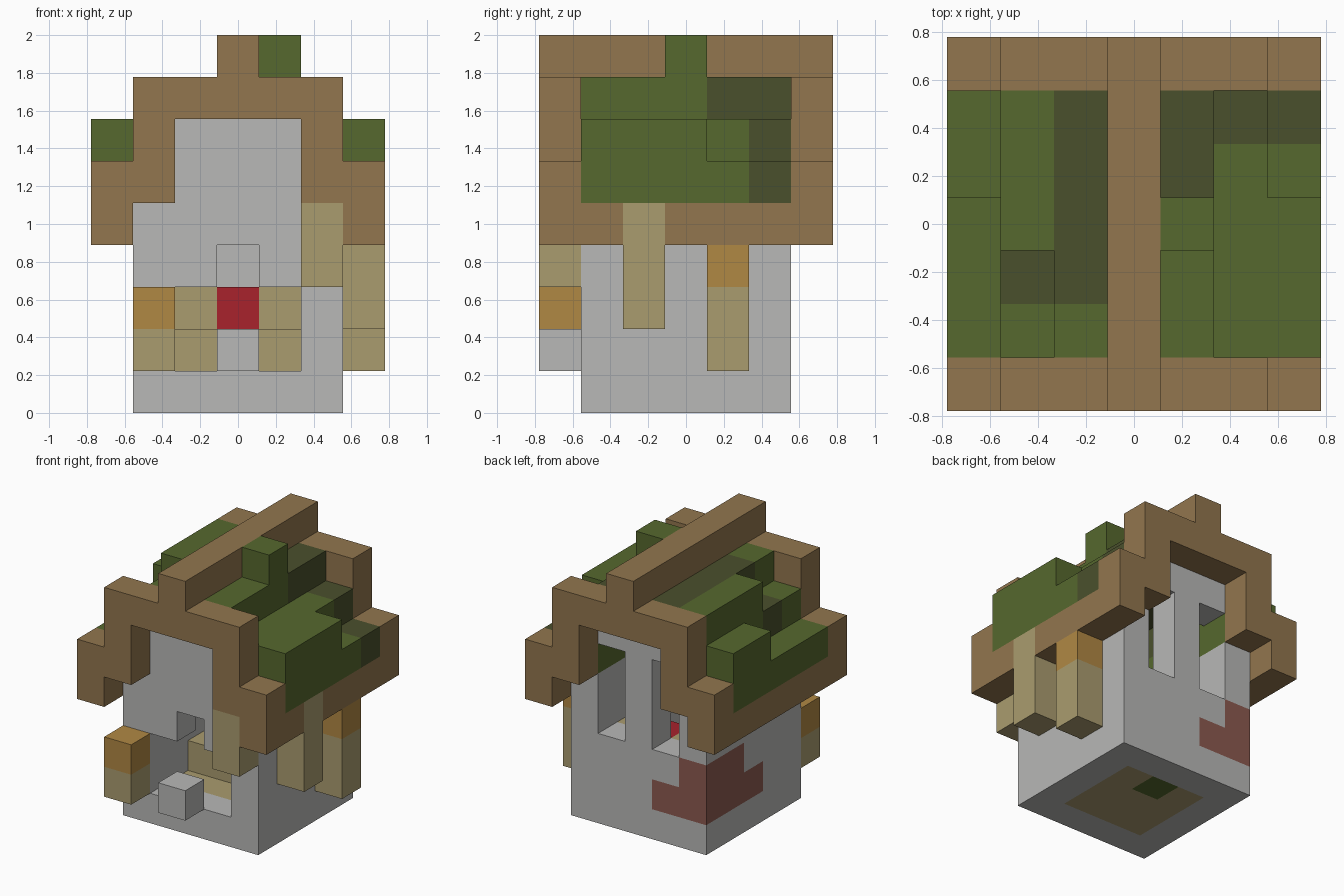
import bpy, bmesh
from mathutils import Vector

cube = bpy.data.objects.get("Cube")
if cube:
    bpy.data.objects.remove(cube, do_unlink=True)

U = 2 / 9  # edge of one block
COLOURS = {
    "stone": (184, 184, 183), "timber": (146, 118, 78), "sand": (170, 156, 111),
    "moss": (86, 104, 46), "dark_moss": (74, 80, 44), "lantern": (176, 136, 68),
    "red": (168, 34, 44), "brick": (140, 90, 80),
}


def linear(v):
    v /= 255
    return v / 12.92 if v <= 0.04045 else ((v + 0.055) / 1.055) ** 2.4


materials = {}
for name, rgb in COLOURS.items():
    mat = bpy.data.materials.new(name)
    mat.use_nodes = True
    col = (*[linear(c) for c in rgb], 1)
    mat.diffuse_color = col
    mat.node_tree.nodes["Principled BSDF"].inputs["Base Color"].default_value = col
    materials[name] = mat

cells = {}  # (i, j, k) -> (part, colour)


def span(v):
    return range(v[0], v[1] + 1) if isinstance(v, tuple) else (v,)


def fill(part, colour, x, y, z):
    for i in span(x):
        for j in span(y):
            for k in span(z):
                cells[i, j, k] = (part, colour)


def carve(x, y, z):
    for i in span(x):
        for j in span(y):
            for k in span(z):
                cells.pop((i, j, k), None)


# Hollow stone house with gable walls
fill("walls", "stone", (1, 5), (1, 5), (0, 4))
for y in (1, 5):
    fill("walls", "stone", (2, 4), y, (5, 6))
carve((2, 4), (2, 4), (1, 6))

# Doorway with a raised centre, and two tall back windows
carve((2, 4), 1, (1, 2))
carve(3, 1, 3)
for x in (2, 4):
    carve(x, 5, (3, 5))

# Brick patch wrapping the back corner
fill("walls", "brick", (1, 2), 5, 1)
fill("walls", "brick", 1, (3, 5), 1)
fill("walls", "brick", 1, (4, 5), 2)

# Floor, bench and seat
fill("floor", "sand", (2, 4), (2, 4), 0)
fill("floor", "moss", 3, 4, 0)
fill("bench", "sand", (2, 4), (3, 4), 1)
fill("bench", "sand", (2, 4), 4, 2)
fill("seat", "red", 3, 4, 2)
fill("door_step", "stone", 3, 0, 1)

# Mossy roof slopes
fill("roof", "moss", (2, 4), (1, 5), 7)
for x in (1, 5):
    fill("roof", "moss", x, (1, 5), (5, 6))
for x in (0, 6):
    fill("roof", "moss", x, (1, 5), 5)
fill("roof", "moss", 0, (4, 5), 6)
fill("roof", "moss", 6, (1, 3), 6)
fill("roof", "moss", 1, (3, 5), 7)
fill("roof", "moss", 4, 3, 8)
fill("roof", "dark_moss", 2, (2, 5), 7)
fill("roof", "dark_moss", 1, 2, 6)
fill("roof", "dark_moss", 4, (4, 5), 7)
fill("roof", "dark_moss", 5, 5, 6)
fill("roof", "dark_moss", 6, 5, 5)

# Timber gables, eaves and ridge
for part, y in (("front_gable", 0), ("back_gable", 6)):
    fill(part, "timber", (1, 5), y, 7)
    for x in (1, 5):
        fill(part, "timber", x, y, (5, 6))
    for x in (0, 6):
        fill(part, "timber", x, y, (4, 5))
for part, x in (("right_eave", 0), ("left_eave", 6)):
    fill(part, "timber", x, (1, 5), 4)
fill("ridge_beam", "timber", 3, (0, 6), 8)

# Hanging posts and lanterns
fill("front_hanging_post", "sand", 5, 0, (3, 4))
fill("side_hanging_post", "sand", 6, 2, (2, 4))
fill("side_lantern", "sand", 6, 4, (1, 2))
fill("side_lantern", "lantern", 6, 4, 3)
fill("front_lantern", "sand", 1, 0, 1)
fill("front_lantern", "lantern", 1, 0, 2)


def build_part(part):
    """Mesh only the exposed block faces of one part."""
    bm = bmesh.new()
    slots = []
    for cell, (owner, colour) in cells.items():
        if owner != part:
            continue
        if colour not in slots:
            slots.append(colour)
        centre = Vector(cell) + Vector((-3, -3, 0.5))
        for axis in range(3):
            for sign in (-1, 1):
                n = Vector((0, 0, 0))
                n[axis] = sign
                if tuple(int(c + d) for c, d in zip(cell, n)) in cells:
                    continue
                a = Vector((0, 0, 0))
                a[(axis + 1) % 3] = 0.5
                b = n.cross(a)
                mid = centre + n / 2
                ring = (mid - a - b, mid + a - b, mid + a + b, mid - a + b)
                face = bm.faces.new([bm.verts.new(p * U) for p in ring])
                face.material_index = slots.index(colour)
    bmesh.ops.remove_doubles(bm, verts=bm.verts, dist=0.001)
    mesh = bpy.data.meshes.new(part)
    bm.to_mesh(mesh)
    bm.free()
    for colour in slots:
        mesh.materials.append(materials[colour])
    bpy.context.collection.objects.link(bpy.data.objects.new(part, mesh))


for part in sorted({owner for owner, _ in cells.values()}):
    build_part(part)
